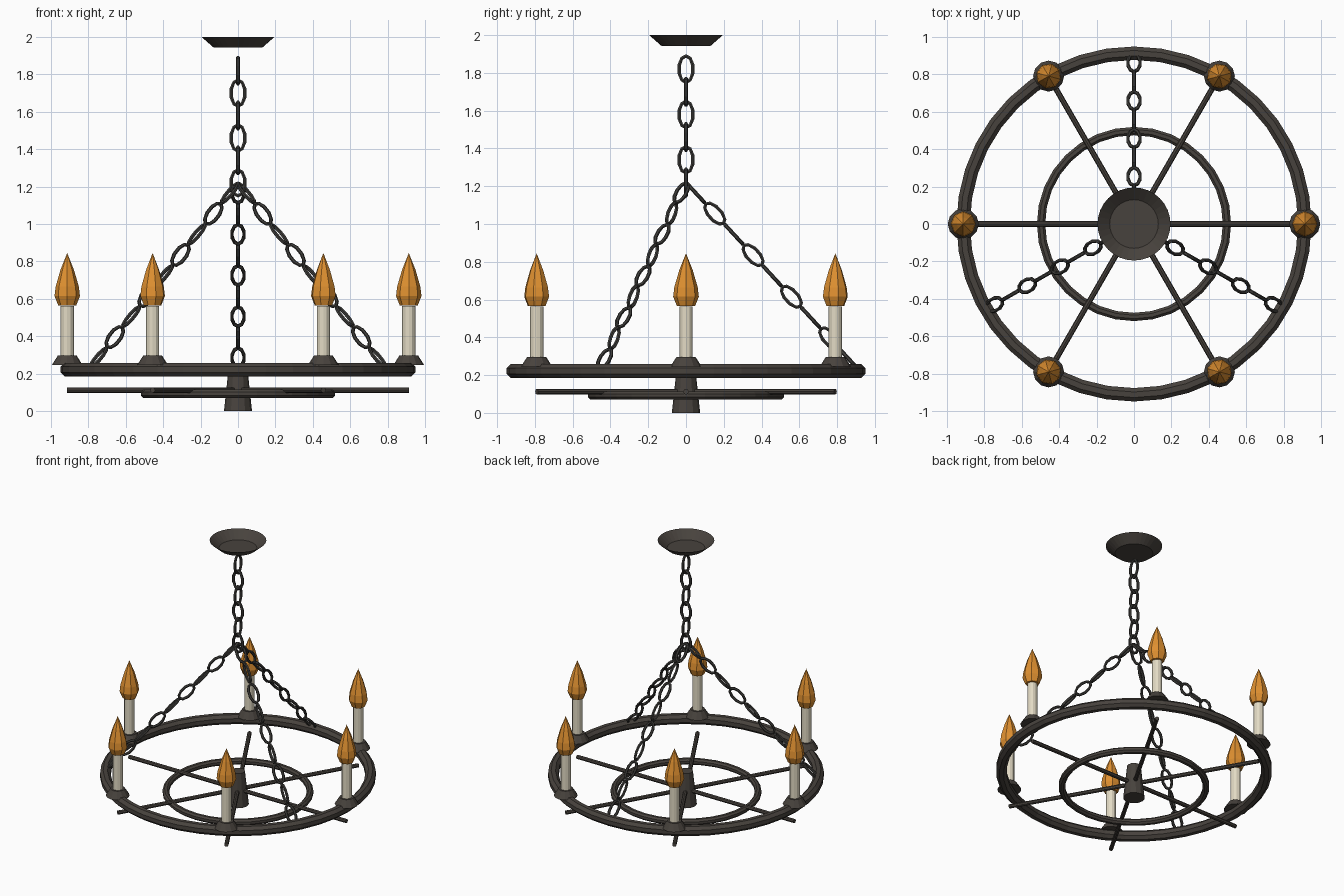
import bpy, bmesh, math
from mathutils import Vector, Matrix

if "Cube" in bpy.data.objects:
    bpy.data.objects.remove(bpy.data.objects["Cube"])


def material(name, rgb):
    m = bpy.data.materials.new(name)
    m.diffuse_color = (*rgb, 1)
    m.use_nodes = True
    m.node_tree.nodes["Principled BSDF"].inputs["Base Color"].default_value = m.diffuse_color
    return m


IRON = material("dark_iron", (0.064, 0.055, 0.047))
CHAIN = material("chain_iron", (0.050, 0.048, 0.044))
WAX = material("cream_wax", (0.76, 0.70, 0.55))
FLAME = material("orange_flame", (0.74, 0.28, 0.03))


def make(name, verts, faces, mat, matrix=Matrix()):
    mesh = bpy.data.meshes.new(name)
    mesh.from_pydata([matrix @ Vector(v) for v in verts], [], faces)
    bm = bmesh.new()
    bm.from_mesh(mesh)
    bmesh.ops.remove_doubles(bm, verts=bm.verts, dist=1e-5)
    bmesh.ops.recalc_face_normals(bm, faces=bm.faces)
    bm.to_mesh(mesh)
    bm.free()
    mesh.materials.append(mat)
    ob = bpy.data.objects.new(name, mesh)
    bpy.context.collection.objects.link(ob)
    return ob


def lathe(name, profile, sides, mat, matrix=Matrix(), cap_top=True):
    """Spin (radius, height) points around z, with flat end caps."""
    verts = [(r * math.cos(2 * math.pi * i / sides), r * math.sin(2 * math.pi * i / sides), z)
             for r, z in profile for i in range(sides)]
    faces = []
    for j in range(len(profile) - 1):
        for i in range(sides):
            k = (i + 1) % sides
            faces.append((j * sides + i, j * sides + k, (j + 1) * sides + k, (j + 1) * sides + i))
    faces.append(tuple(range(sides))[::-1])
    if cap_top and profile[-1][0] > 0.002:
        faces.append(tuple((len(profile) - 1) * sides + i for i in range(sides)))
    return make(name, verts, faces, mat, matrix)


def ring(name, a, b, tube, major, minor, mat, matrix=Matrix()):
    """Oval ring in the xy plane: centre-line half-axes a and b, tube radius."""
    verts, faces = [], []
    for i in range(major):
        u = 2 * math.pi * i / major
        for j in range(minor):
            v = 2 * math.pi * (j + 0.5) / minor
            d = tube * math.cos(v)
            verts.append(((a + d) * math.cos(u), (b + d) * math.sin(u), tube * math.sin(v)))
            p, q = (i + 1) % major, (j + 1) % minor
            faces.append((i * minor + j, p * minor + j, p * minor + q, i * minor + q))
    return make(name, verts, faces, mat, matrix)


def chain(name, start, step, count, half_len, half_wid, side):
    """Links along a line, each turned a quarter from the one before."""
    along = step.normalized()
    for k in range(count):
        wide = side if k % 2 == 0 else along.cross(side)
        m = Matrix((along, wide, along.cross(wide))).transposed().to_4x4()
        m.translation = start + step * (k + 0.5)
        ring(f"{name}_link_{k + 1}", half_len - 0.01, half_wid - 0.01, 0.0105, 10, 6, CHAIN, m)


# Wheel: outer ring, inner ring, hub and three crossing bars
ring("outer_ring", 0.913, 0.913, 0.039, 40, 8, IRON, Matrix.Translation((0, 0, 0.222)))
ring("inner_ring", 0.497, 0.497, 0.024, 32, 8, IRON, Matrix.Translation((0, 0, 0.092)))
lathe("hub", [(0.075, 0), (0.048, 0.25)], 12, IRON)
for i in range(3):
    m = Matrix.Rotation(math.radians(60 * i), 4, 'Z') @ Matrix.Translation((0, 0, 0.112)) \
        @ Matrix.Rotation(math.pi / 2, 4, 'Y')
    lathe(f"spoke_bar_{i + 1}", [(0.015, -0.913), (0.015, 0.913)], 8, IRON, m)

# Candles: iron cup, wax stick and flame
for i in range(6):
    m = Matrix.Rotation(math.radians(60 * i), 4, 'Z') @ Matrix.Translation((0.913, 0, 0))
    lathe(f"candle_cup_{i + 1}", [(0.083, 0.245), (0.05, 0.297)], 12, IRON, m)
    lathe(f"candle_{i + 1}", [(0.035, 0.29), (0.035, 0.562)], 12, WAX, m)
    lathe(f"flame_{i + 1}", [(0.048, 0.565), (0.068, 0.615), (0.062, 0.665), (0.036, 0.755),
                             (0.0, 0.845)], 8, FLAME, m)

# Ceiling canopy: shallow dish, open at the top
lathe("ceiling_canopy", [(0.13, 1.943), (0.195, 2.0)], 32, IRON, cap_top=False)

# Central chain and three slanted chains
chain("main_chain", Vector((0, 0, 1.88)), Vector((0, 0, -0.12)), 6, 0.08, 0.048, Vector((0, 1, 0)))
for i in range(3):
    a = math.radians(90 + 120 * i)
    top = Vector((0, 0, 1.22))
    end = Vector((0.913 * math.cos(a), 0.913 * math.sin(a), 0.23))
    side = Vector((-math.sin(a), math.cos(a), 0))
    chain(f"slanted_chain_{i + 1}", top, (end - top) / 9, 9, 0.08, 0.043, side)
